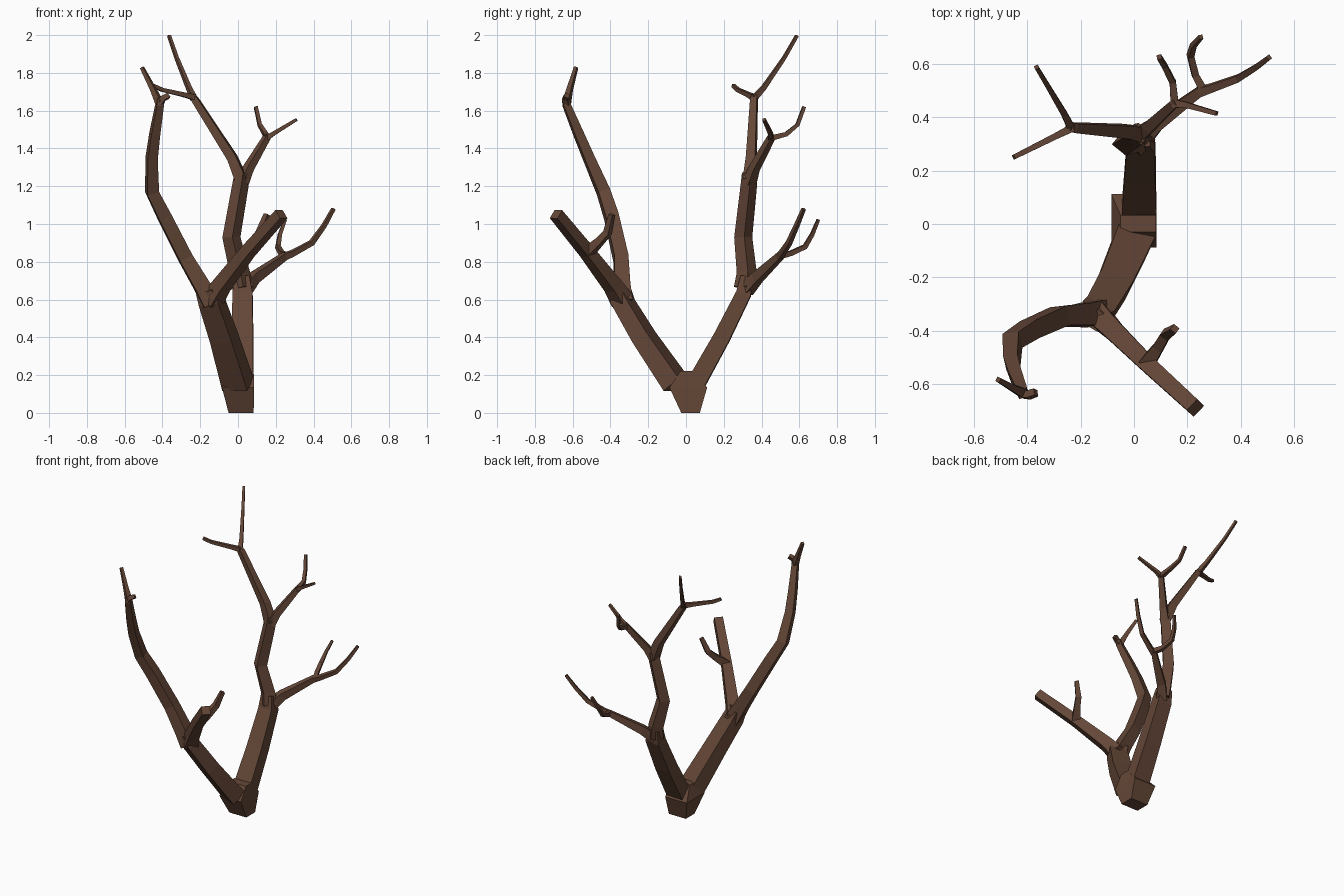
import bpy, bmesh
from mathutils import Vector

bark = bpy.data.materials.new("brown bark")
bark.diffuse_color = (0.127, 0.062, 0.038, 1)


def finish(name, rings):
    """Bridge four-sided rings into a closed flat-shaded tube."""
    bm = bmesh.new()
    vs = [[bm.verts.new(p) for p in ring] for ring in rings]
    for a, b in zip(vs, vs[1:]):
        for i in range(4):
            j = (i + 1) % 4
            bm.faces.new((a[i], a[j], b[j], b[i]))
    bm.faces.new(vs[0][::-1])
    bm.faces.new(vs[-1])
    bmesh.ops.recalc_face_normals(bm, faces=bm.faces)
    me = bpy.data.meshes.new(name)
    bm.to_mesh(me)
    bm.free()
    me.materials.append(bark)
    bpy.context.collection.objects.link(bpy.data.objects.new(name, me))


def limb(name, *pts, flat=1.0):
    """Sweep a square section along (x, y, z, half_width) points."""
    c = [Vector(p[:3]) for p in pts]
    rings, side = [], None
    for i, p in enumerate(c):
        t = Vector()
        if i > 0:
            t += (p - c[i - 1]).normalized()
        if i < len(c) - 1:
            t += (c[i + 1] - p).normalized()
        t.normalize()
        if side is None:
            side = t.cross(Vector((0, 0, 1)))
        side = (side - t * side.dot(t)).normalized()
        up = side.cross(t)
        r = pts[i][3]
        rings.append([p + side * r * a + up * r * flat * b
                      for a, b in ((-1, -1), (1, -1), (1, 1), (-1, 1))])
    finish(name, rings)


def level(x0, x1, y0, y1, z):
    return [(x0, y0, z), (x1, y0, z), (x1, y1, z), (x0, y1, z)]


# Stump with the two main trunks
finish("stump", [level(-0.05, 0.083, -0.025, 0.073, 0),
                 level(-0.085, 0.085, -0.088, 0.112, 0.135),
                 level(-0.05, 0.083, -0.03, 0.032, 0.222)])
limb("back_trunk", (0.018, 0.05, 0.15, 0.064), (0.023, 0.19, 0.40, 0.058),
     (0.025, 0.305, 0.63, 0.052), (0.018, 0.322, 0.72, 0.042), flat=0.76)
limb("front_trunk", (0.0, -0.05, 0.15, 0.072), (-0.075, -0.222, 0.40, 0.063),
     (-0.14, -0.335, 0.59, 0.058), (-0.165, -0.345, 0.65, 0.05), flat=0.76)

# Back trunk: tall stem and its crown
limb("tall_stem", (0.022, 0.312, 0.66, 0.042), (0.01, 0.322, 0.74, 0.038),
     (-0.035, 0.303, 0.93, 0.034), (0.012, 0.332, 1.20, 0.031),
     (0.022, 0.337, 1.27, 0.029))
limb("crown_left_branch", (0.02, 0.335, 1.23, 0.03), (-0.03, 0.346, 1.35, 0.025),
     (-0.225, 0.36, 1.655, 0.018), (-0.245, 0.365, 1.68, 0.014))
limb("crown_top_twig", (-0.235, 0.36, 1.665, 0.015), (-0.26, 0.41, 1.72, 0.012),
     (-0.325, 0.52, 1.88, 0.009), (-0.365, 0.587, 1.997, 0.008))
limb("crown_side_twig", (-0.23, 0.36, 1.67, 0.015), (-0.29, 0.33, 1.685, 0.012),
     (-0.40, 0.275, 1.71, 0.010), (-0.45, 0.25, 1.733, 0.009))
limb("crown_right_branch", (0.02, 0.335, 1.22, 0.028), (0.055, 0.362, 1.295, 0.022),
     (0.15, 0.45, 1.455, 0.016), (0.16, 0.457, 1.468, 0.013))
limb("crown_right_twig", (0.15, 0.45, 1.455, 0.015), (0.19, 0.447, 1.48, 0.011),
     (0.31, 0.413, 1.553, 0.008))
limb("crown_back_twig", (0.152, 0.45, 1.455, 0.015), (0.145, 0.53, 1.475, 0.012),
     (0.115, 0.59, 1.525, 0.010), (0.094, 0.625, 1.62, 0.009))

# Back trunk: low branch
limb("low_branch", (0.03, 0.315, 0.65, 0.034), (0.085, 0.375, 0.715, 0.027),
     (0.245, 0.495, 0.828, 0.018), (0.285, 0.507, 0.843, 0.015),
     (0.39, 0.545, 0.90, 0.013), (0.455, 0.585, 0.99, 0.011),
     (0.505, 0.623, 1.08, 0.009))
limb("low_branch_twig", (0.26, 0.50, 0.832, 0.016), (0.23, 0.555, 0.845, 0.013),
     (0.211, 0.63, 0.88, 0.012), (0.222, 0.668, 0.945, 0.010),
     (0.25, 0.70, 1.022, 0.008))

# Front trunk: long curved stem with a forked tip
limb("curved_stem", (-0.14, -0.335, 0.58, 0.048), (-0.19, -0.34, 0.67, 0.042),
     (-0.278, -0.345, 0.82, 0.037), (-0.39, -0.395, 1.04, 0.035),
     (-0.455, -0.437, 1.17, 0.032), (-0.457, -0.515, 1.35, 0.027),
     (-0.44, -0.57, 1.48, 0.024), (-0.415, -0.632, 1.63, 0.019),
     (-0.415, -0.635, 1.665, 0.016))
limb("curved_stem_tip", (-0.415, -0.632, 1.64, 0.018), (-0.45, -0.615, 1.715, 0.013),
     (-0.508, -0.582, 1.828, 0.009))
limb("curved_stem_stub", (-0.415, -0.632, 1.64, 0.018), (-0.395, -0.64, 1.665, 0.014),
     (-0.367, -0.63, 1.68, 0.013))

# Front trunk: straight cut limb with a small twig
limb("cut_limb", (-0.14, -0.335, 0.59, 0.046), (-0.09, -0.385, 0.67, 0.038),
     (0.05, -0.523, 0.85, 0.031), (0.23, -0.688, 1.052, 0.028))
limb("cut_limb_twig", (0.05, -0.52, 0.85, 0.028), (0.092, -0.46, 0.905, 0.02),
     (0.118, -0.415, 0.955, 0.018), (0.153, -0.392, 1.05, 0.013))
